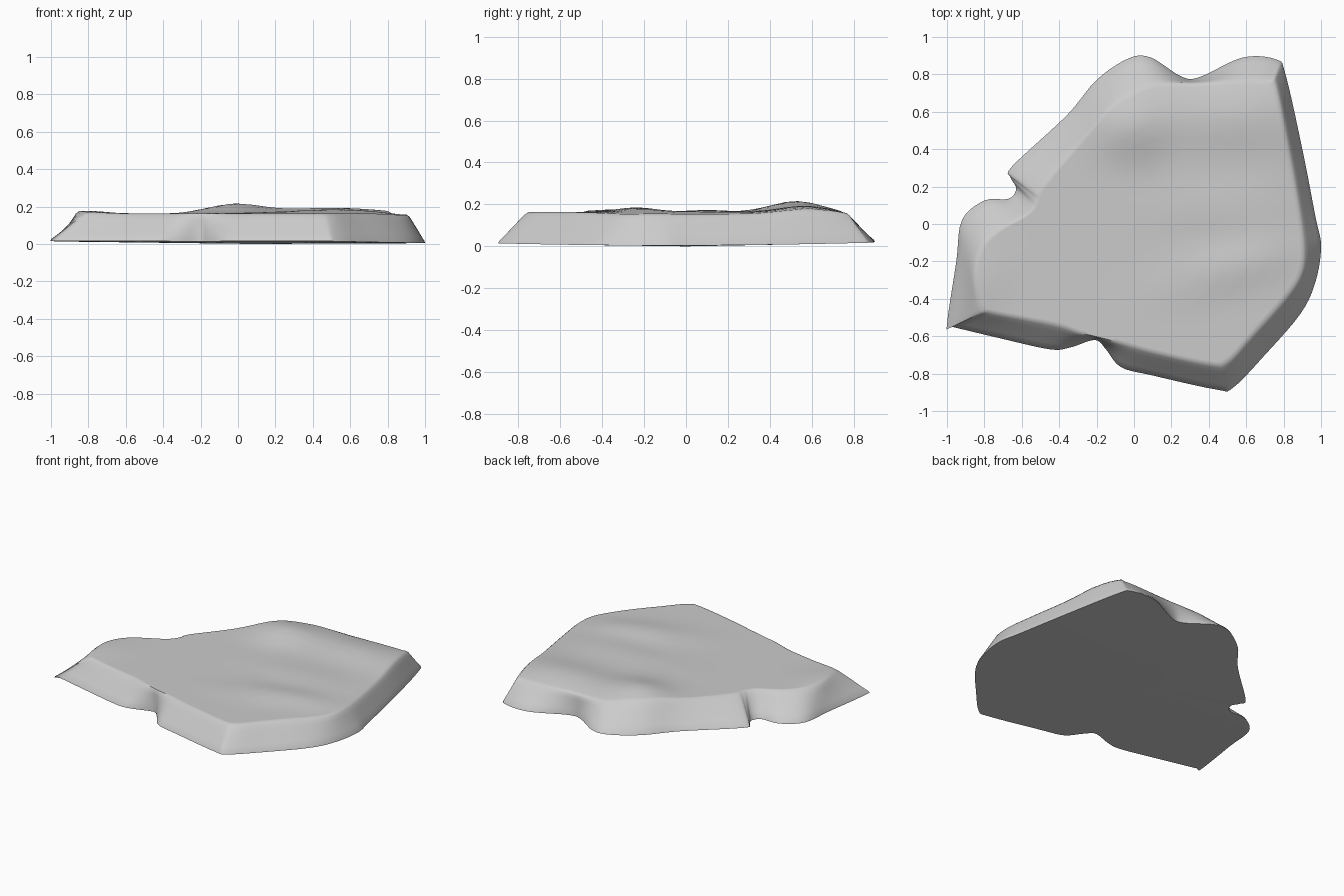
import bpy, bmesh
from math import exp
from mathutils import Vector

if "Cube" in bpy.data.objects:
    bpy.data.objects.remove(bpy.data.objects["Cube"])

# Paired outline: foot x, y and the matching upper rim x, y (counter-clockwise)
OUTLINE = [Vector(p) for p in (
    (-1.0, -.54, -.82, -.445), (-.97, -.55, -.76, -.475), (-.72, -.61, -.6, -.505),
    (-.45, -.67, -.4, -.545), (-.34, -.66, -.29, -.585), (-.21, -.62, -.21, -.605),
    (-.15, -.67, -.15, -.62), (-.07, -.765, -.03, -.65), (.1, -.81, .12, -.69),
    (.44, -.885, .4, -.75), (.53, -.875, .5, -.74), (.7, -.7, .63, -.6),
    (.89, -.48, .8, -.41), (.97, -.31, .89, -.28), (1.0, -.12, .91, -.15),
    (.97, .04, .89, .05), (.9, .4, .83, .4), (.81, .8, .76, .74),
    (.76, .88, .72, .765), (.58, .89, .57, .765), (.35, .785, .35, .755),
    (.25, .79, .24, .755), (.09, .89, .1, .745), (-.03, .885, .0, .70),
    (-.2, .77, -.12, .63), (-.36, .58, -.27, .46), (-.65, .31, -.49, .2),
    (-.66, .25, -.52, .13), (-.63, .19, -.54, .09), (-.67, .135, -.59, .04),
    (-.8, .125, -.73, -.04), (-.92, .02, -.82, -.13), (-.95, -.2, -.86, -.27),
)]


def smooth_loop(pts, n):
    """Closed Catmull-Rom curve through the points."""
    out = []
    for i in range(len(pts)):
        a, b, c, d = (pts[(i + k) % len(pts)] for k in (-1, 0, 1, 2))
        for j in range(n):
            t = j / n
            out.append((b * 2 + (c - a) * t + (a * 2 - b * 5 + c * 4 - d) * t**2
                        + (b * 3 - a - c * 3 + d) * t**3) * .5)
    return out


def bump(x, y, cx, cy, wx, wy):
    return exp(-((x - cx) / wx)**2 - ((y - cy) / wy)**2)


def top_height(x, y):
    """Gently weathered upper surface."""
    return (.163 + .047 * bump(x, y, -.02, .52, .2, .17)
            + .03 * bump(x, y, .5, .56, .4, .16)
            + .022 * bump(x, y, .5, -.24 + .25 * (x - .5), .32, .12)
            + .014 * bump(x, y, -.8, -.3, .12, .2)
            + .01 * bump(x, y, .4, .1, .4, .15)
            - .012 * bump(x, y, .9, 0, .13, .7)
            - .014 * bump(x, y, .4, .8, .6, .07))


def foot_height(x, y):
    return .004 + .009 * (1 - x) / 2 + .013 * (y + .1)**2


loop = smooth_loop(OUTLINE, 5)
bm = bmesh.new()
rings = []

# Sloping flanks: (blend from foot to rim, share of height)
for t, h in ((0, 0), (.03, .07), (.25, .28), (.5, .53), (.75, .77), (.91, .92)):
    ring = []
    for p in loop:
        x, y = p[0] + (p[2] - p[0]) * t, p[1] + (p[3] - p[1]) * t
        z0, z1 = foot_height(x, y), top_height(p[2], p[3])
        ring.append(bm.verts.new((x, y, z0 + (z1 - z0) * h)))
    rings.append(ring)

# Top surface shrinking towards its centre
cx, cy = .08, 0
for s in (.992, .97, .93, .86, .78, .7, .6, .5, .4, .3, .2, .1):
    ring = []
    for p in loop:
        x, y = cx + (p[2] - cx) * s, cy + (p[3] - cy) * s
        ring.append(bm.verts.new((x, y, top_height(x, y))))
    rings.append(ring)

n = len(loop)
for lo, hi in zip(rings, rings[1:]):
    for i in range(n):
        j = (i + 1) % n
        bm.faces.new((lo[i], lo[j], hi[j], hi[i]))
peak = bm.verts.new((cx, cy, top_height(cx, cy)))
base = bm.verts.new((cx, cy, 0))
for i in range(n):
    j = (i + 1) % n
    bm.faces.new((rings[-1][i], rings[-1][j], peak))
    bm.faces.new((rings[0][j], rings[0][i], base))

bmesh.ops.recalc_face_normals(bm, faces=bm.faces)
mesh = bpy.data.meshes.new("rock_slab")
bm.to_mesh(mesh)
bm.free()
slab = bpy.data.objects.new("rock_slab", mesh)
bpy.context.collection.objects.link(slab)
bpy.context.view_layer.objects.active = slab
slab.select_set(True)
bpy.ops.object.shade_smooth_by_angle(angle=.8)
